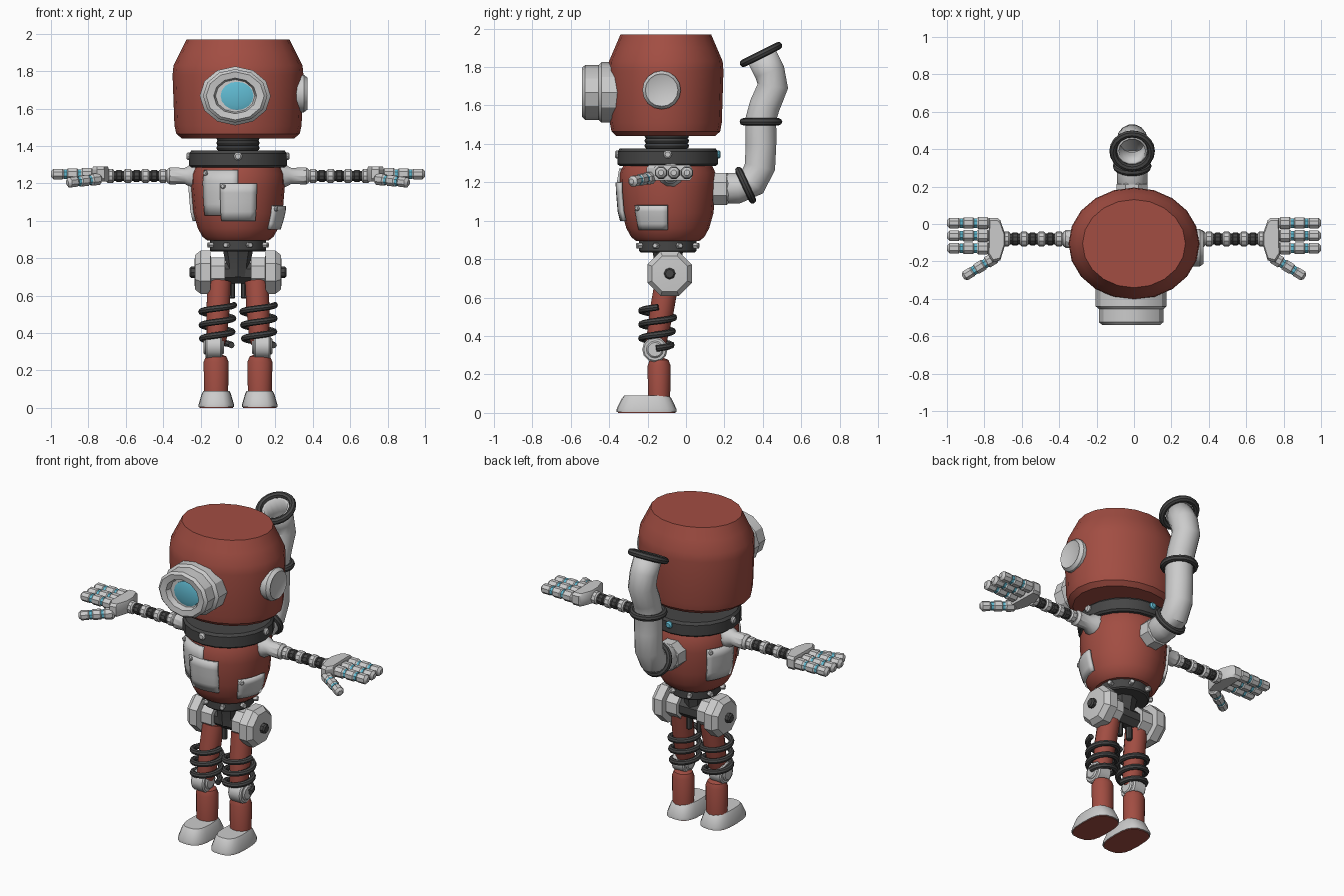
import bpy, bmesh
from math import sin, cos, pi, radians
from mathutils import Vector, Matrix

if "Cube" in bpy.data.objects:
    bpy.data.objects.remove(bpy.data.objects["Cube"])


def material(name, col):
    m = bpy.data.materials.new(name)
    m.diffuse_color = (*col, 1)
    m.use_nodes = True
    m.node_tree.nodes["Principled BSDF"].inputs["Base Color"].default_value = m.diffuse_color
    return m


RED = material("red_paint", (0.36, 0.075, 0.055))
DARK = material("dark_rubber", (0.06, 0.06, 0.06))
CYAN = material("cyan_glass", (0.12, 0.5, 0.65))


def finish(name, bm, mat=None):
    bmesh.ops.recalc_face_normals(bm, faces=bm.faces)
    me = bpy.data.meshes.new(name)
    bm.to_mesh(me)
    bm.free()
    ob = bpy.data.objects.new(name, me)
    bpy.context.collection.objects.link(ob)
    if mat:
        me.materials.append(mat)
    return ob


def skin(bm, rings, closed=False, wrap=True):
    n = len(rings[0])
    for i in range(len(rings) if closed else len(rings) - 1):
        a, b = rings[i], rings[(i + 1) % len(rings)]
        for j in range(n if wrap else n - 1):
            k = (j + 1) % n
            bm.faces.new((a[j], a[k], b[k], b[j]))


def lathe(name, prof, loc, d=(0, 0, 1), n=16, mat=None, sx=1, sy=1, ph=0, p=1):
    """Revolve (radius, height) points along direction d; p < 1 squares the section."""
    d = Vector(d)
    rot = Matrix.Identity(4)
    if abs(d.x) + abs(d.y) > 1e-4:
        rot = d.to_track_quat('Z', 'Y').to_matrix().to_4x4()
    M = Matrix.Translation(loc) @ rot
    f = lambda v: abs(v) ** p * (1 if v > 0 else -1)
    bm = bmesh.new()
    rings = []
    for r, h in prof:
        rings.append([bm.verts.new(M @ Vector((r * sx * f(cos(a)), r * sy * f(sin(a)), h)))
                      for a in (ph + 2 * pi * i / n for i in range(n))])
    skin(bm, rings)
    bm.faces.new(rings[0])
    bm.faces.new(rings[-1])
    return finish(name, bm, mat)


def tube(name, pts, r, ref, n=8, mat=None, closed=False, caps=True):
    pts = [Vector(p) for p in pts]
    ref = Vector(ref)
    bm = bmesh.new()
    rings, m = [], len(pts)
    for i, p in enumerate(pts):
        a = pts[(i - 1) % m] if closed else pts[max(i - 1, 0)]
        b = pts[(i + 1) % m] if closed else pts[min(i + 1, m - 1)]
        t = (b - a).normalized()
        u = (ref - t * ref.dot(t)).normalized()
        v = t.cross(u)
        rings.append([bm.verts.new(p + r * (u * cos(2 * pi * j / n) + v * sin(2 * pi * j / n)))
                      for j in range(n)])
    skin(bm, rings, closed)
    if caps and not closed:
        bm.faces.new(rings[0])
        bm.faces.new(rings[-1])
    return finish(name, bm, mat)


def ring(name, c, axis, R, r, mat=DARK, n=20):
    q = Vector(axis).to_track_quat('Z', 'Y')
    pts = [Vector(c) + q @ Vector((R * cos(2 * pi * i / n), R * sin(2 * pi * i / n), 0)) for i in range(n)]
    return tube(name, pts, r, axis, 8, mat, closed=True)


def rod(r, length, b=0.008):
    return [(r - b, 0), (r, b), (r, length - b), (r - b, length)]


CY = -0.095  # depth of the body axis

# head
lathe("head", [(.30, 1.44), (.33, 1.465), (.34, 1.51), (.35, 1.78), (.345, 1.83), (.31, 1.90), (.275, 1.97)],
      (0, -.105, 0), n=20, mat=RED, sy=.857)
# eye housing, lens and side dial
lathe("eye_housing", [(.19, 0), (.19, .14), (.172, .155), (.172, .225), (.155, .24), (.115, .235), (.105, .20)],
      (-.015, -.30, 1.668), (0, -1, 0), 12, sy=.83)
lathe("eye_lens", [(.088, 0), (.088, .205), (.06, .213)], (-.005, -.30, 1.668), (0, -1, 0), 16, CYAN, sy=.86)
lathe("side_dial", [(.1, 0), (.1, .05), (.085, .07), (.078, .066)], (.302, -.127, 1.68), (1, 0, 0), 16)

# neck spring
lathe("neck_core", rod(.09, .12), (0, -.1, 1.35), mat=DARK)
for i in range(3):
    ring(f"neck_coil_{i}", (0, -.1, 1.39 + .026 * i), (0, 0, 1), .1, .016)

# collar with four screws
lathe("collar", [(.25, 1.285), (.262, 1.295), (.262, 1.36), (.25, 1.375)], (0, CY, 0), n=20, mat=DARK)
for i in range(4):
    a = i * pi / 2
    d = Vector((cos(a), sin(a), 0))
    lathe(f"collar_screw_{i}", rod(.022, .04), d * .235 + Vector((0, CY, 1.345)), d, 10, CYAN if i == 1 else None)

# torso
TORSO = [(.165, .895), (.19, .915), (.215, .96), (.238, 1.04), (.25, 1.18), (.248, 1.25), (.225, 1.30)]
lathe("torso", TORSO, (0, CY, 0), n=20, mat=RED)


def torso_r(z):
    for (r0, z0), (r1, z1) in zip(TORSO, TORSO[1:]):
        if z <= z1:
            return r0 + (r1 - r0) * (z - z0) / (z1 - z0)
    return TORSO[-1][0]


# riveted patch plates wrapped round the torso
def patch(name, a0, a1, z0, z1, off):
    bm = bmesh.new()
    rows = []
    for i in range(5):
        z = z0 + (z1 - z0) * i / 4
        r = torso_r(z) + off
        angles = [radians(a0 + (a1 - a0) * j / 6) for j in range(7)]
        rows.append([bm.verts.new((r * cos(a), CY + r * sin(a), z)) for a in angles])
    skin(bm, rows, wrap=False)
    ob = finish(name, bm)
    m = ob.modifiers.new("thickness", 'SOLIDIFY')
    m.thickness, m.offset = .016, 0
    a = radians(a0 + 4)
    d = Vector((cos(a), sin(a), 0))
    zr = z1 - .015
    lathe(name + "_rivet", rod(.014, .018, .005), d * (torso_r(zr) + off) + Vector((0, CY, zr)), d, 8)


patch("front_patch_rear", -136, -90, 1.03, 1.27, .006)
patch("front_patch", -111, -68, 1.0, 1.20, .014)
patch("right_patch", -42, 0, .955, 1.08, .008)
patch("left_patch", 140, 182, 1.0, 1.20, .008)

# waist ring with bolts, pelvis and hip axle
lathe("waist_ring", rod(.15, .07), (0, CY, .835), n=16, mat=DARK)
for i in range(8):
    a = pi / 8 + i * pi / 4
    d = Vector((cos(a), sin(a), 0))
    lathe(f"waist_bolt_{i}", rod(.016, .04, .004), d * .135 + Vector((0, CY, .87)), d, 6)
lathe("pelvis_post", [(.06, .70), (.065, .77), (.08, .84)], (0, CY, 0), n=8, mat=DARK)
lathe("hip_axle", rod(.06, .3), (-.15, -.085, .72), (1, 0, 0), 8, DARK, ph=pi / 8)

# pipe on the back with its bands
PIPE = [(.12, 1.165), (.27, 1.17), (.345, 1.20), (.385, 1.28), (.39, 1.40), (.39, 1.53), (.41, 1.60),
        (.452, 1.70), (.435, 1.775), (.39, 1.865)]
pipe = tube("back_pipe", [(-.01, y, z) for y, z in PIPE], .082, (1, 0, 0), 14, caps=False)
sol = pipe.modifiers.new("wall", 'SOLIDIFY')
sol.thickness, sol.offset = .012, -1
lathe("pipe_socket", rod(.09, .10), (-.01, .12, 1.165), (0, 1, 0), 8, ph=pi / 8)
ring("pipe_band_low", (-.01, .31, 1.185), (0, .9, .42), .085, .019)
ring("pipe_band_mid", (-.01, .39, 1.515), (0, 0, 1), .092, .019)
ring("pipe_band_top", (-.01, .39, 1.865), (0, -.447, .894), .102, .02)


# fingers: a bulged profile with three segments and a cyan joint core
def finger(name, loc, d, length, r):
    s = length / 3
    prof = []
    for i in range(3):
        k = r * (1 - .07 * i)
        prof += [(k * .72, s * i + .004), (k, s * i + .014), (k, s * (i + 1) - .014),
                 (k * (.5 if i == 2 else .72), s * (i + 1) - (0 if i == 2 else .004))]
    lathe(name, prof, loc, d, 8, ph=pi / 8)
    lathe(name + "_joints", [(r * .78, s * .9), (r * .78, s * 2.1)], loc, d, 8, CYAN, ph=pi / 8)


PALM = [(.69, -.115), (.69, -.05), (.715, .02), (.73, .032), (.775, .032), (.78, -.165), (.755, -.205), (.715, -.195)]
THIGH_LOW, THIGH_TOP = Vector((.115, -.16, .34)), Vector((.10, -.10, .68))

for s, side in ((-1, "left"), (1, "right")):
    # arm
    lathe(f"{side}_shoulder", [(.07, 0), (.062, .04), (.045, .07), (.048, .15), (.036, .165)],
          (s * .215, -.08, 1.24), (s, 0, 0), 10)
    lathe(f"{side}_arm_core", rod(.029, .37), (s * .35, -.08, 1.24), (s, 0, 0), 10, DARK)
    for i in range(4):
        lathe(f"{side}_arm_bead_{i}", rod(.039, .042), (s * (.38 + .094 * i), -.08, 1.24), (s, 0, 0), 10)
        if i < 3:
            lathe(f"{side}_arm_sleeve_{i}", rod(.034, .04), (s * (.428 + .094 * i), -.08, 1.24), (s, 0, 0), 10, DARK)
    # hand
    bm = bmesh.new()
    rows = [[bm.verts.new((s * (.735 + (x - .735) * k), -.085 + (y + .085) * k, z)) for x, y in PALM]
            for z, k in ((1.21, .9), (1.225, 1), (1.275, 1), (1.29, .88))]
    skin(bm, rows)
    bm.faces.new(rows[0])
    bm.faces.new(rows[-1])
    finish(f"{side}_palm", bm)
    for i, y in enumerate((.005, -.063, -.13)):
        finger(f"{side}_finger_{i}", (s * .77, y, 1.25), (s, 0, 0), .23, .035)
    finger(f"{side}_thumb", (s * .735, -.175, 1.225), (s * .85, -.52, -.10), .21, .034)

    # hip wheel, flange and axle cap
    H = (s * .07, -.085, .725)
    lathe(f"{side}_hip_wheel", [(.085, 0), (.085, .075), (.125, .078), (.125, .13), (.10, .16), (.05, .163)],
          H, (s, 0, 0), 8, ph=pi / 8)
    lathe(f"{side}_hip_cap", rod(.03, .19), H, (s, 0, 0), 8, DARK)
    lathe(f"{side}_pelvis_strut", rod(.018, .10, .004), (s * .035, -.085, .585), n=8, mat=DARK)

    # thigh wrapped in a spring
    lo, hi = (Vector((s * v.x, v.y, v.z)) for v in (THIGH_LOW, THIGH_TOP))
    lathe(f"{side}_thigh", [(.045, 0), (.055, .03), (.064, .2), (.064, .34)], lo, hi - lo, 12, RED)
    turns, steps = 3, 54
    coil = []
    for i in range(steps + 1):
        t = i / steps
        a = 2 * pi * turns * t
        R = .078 + .01 * t
        coil.append((s * (.113 - .004 * t) + R * cos(a), -.155 + .01 * t + R * sin(a), .335 + .215 * t))
    tube(f"{side}_thigh_spring", coil, .017, (0, 0, 1), 8, DARK)

    # knee, shin and foot
    lathe(f"{side}_knee", rod(.066, .09), (s * .13 - .045, -.162, .33), (1, 0, 0), 12)
    lathe(f"{side}_knee_pin", rod(.045, .11), (s * .13 - .055, -.162, .33), (1, 0, 0), 12)
    lathe(f"{side}_shin", [(.064, .07), (.067, .245), (.055, .275), (.03, .285)], (s * .117, -.14, 0),
          n=14, mat=RED, sy=.92)
    lathe(f"{side}_foot", [(.094, .004), (.094, .02), (.078, .075), (.07, .09)], (s * .116, -.205, 0),
          n=20, sy=1.66, p=.7)
    lathe(f"{side}_sole", [(.09, 0), (.09, .01)], (s * .116, -.205, 0), n=20, mat=RED, sy=1.66, p=.7)

# smooth shading with crisp edges
for ob in bpy.context.scene.objects:
    ob.select_set(True)
bpy.context.view_layer.objects.active = bpy.data.objects["head"]
bpy.ops.object.shade_smooth_by_angle(angle=radians(32))
